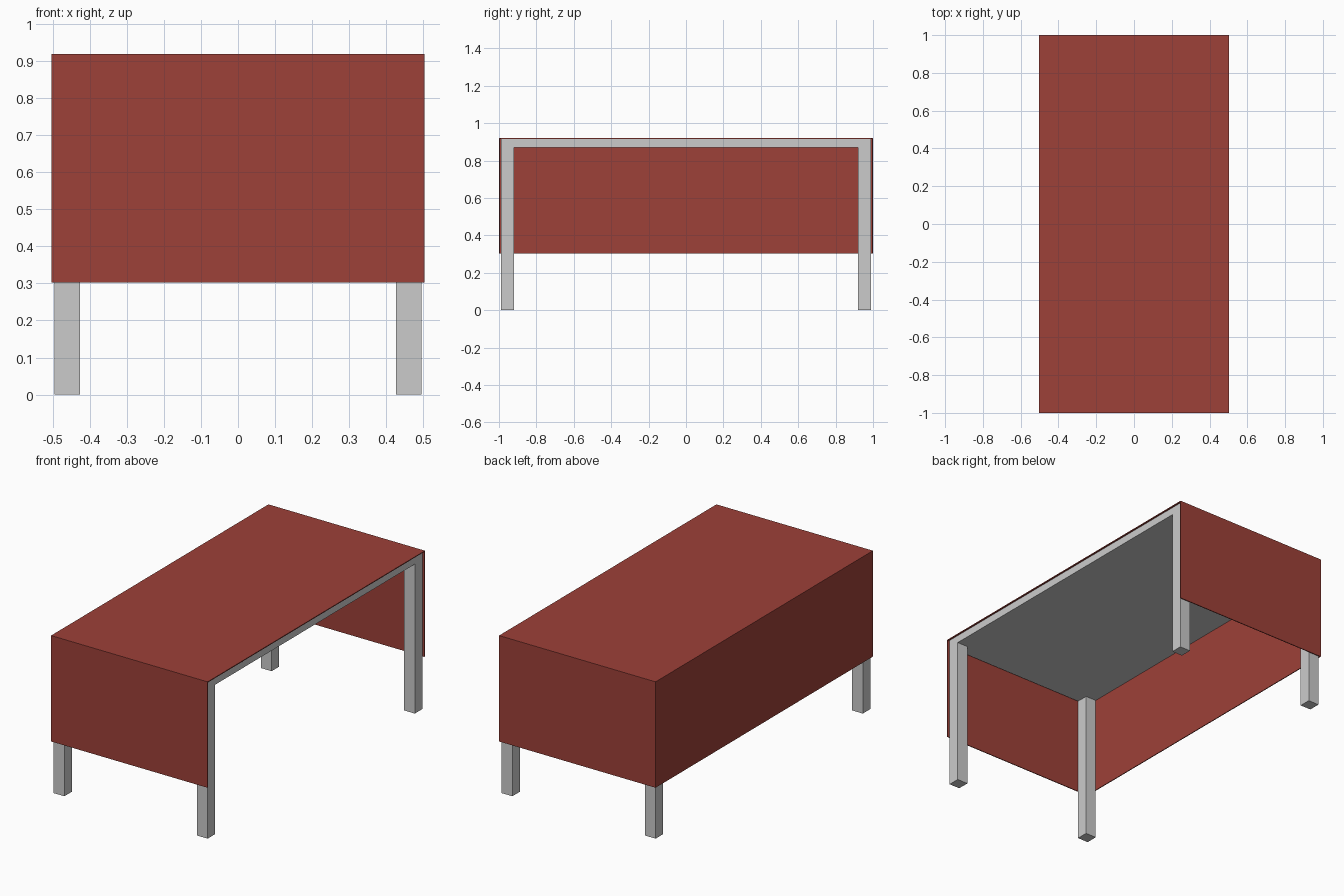
import bpy, bmesh

if "Cube" in bpy.data.objects:
    bpy.data.objects.remove(bpy.data.objects["Cube"])

def box(name, x0, x1, y0, y1, z0, z1):
    bm = bmesh.new()
    bmesh.ops.create_cube(bm, size=1)
    for v in bm.verts:
        v.co = ((x0 + x1) / 2 + v.co.x * (x1 - x0),
                (y0 + y1) / 2 + v.co.y * (y1 - y0),
                (z0 + z1) / 2 + v.co.z * (z1 - z0))
    me = bpy.data.meshes.new(name)
    bm.to_mesh(me)
    bm.free()
    ob = bpy.data.objects.new(name, me)
    bpy.context.collection.objects.link(ob)
    return ob

# table top
X, Y, TOP, UNDER, LEG = 0.496, 0.988, 0.914, 0.87, 0.069
box("table_top", -X, X, -Y, Y, UNDER, TOP)

# four square legs flush with the corners
for sy, end in ((-1, "front"), (1, "back")):
    for sx, side in ((-1, "left"), (1, "right")):
        xs = sorted((sx * X, sx * (X - LEG)))
        ys = sorted((sy * Y, sy * (Y - LEG)))
        box(f"{end}_{side}_leg", *xs, *ys, 0, UNDER)

# table cloth: thin box shell, open below and on the right side
cloth = box("table_cloth", -0.504, 0.504, -1, 1, 0.303, 0.92)
bm = bmesh.new()
bm.from_mesh(cloth.data)
bm.normal_update()
gone = [f for f in bm.faces if f.normal.z < -0.5 or f.normal.x > 0.5]
bmesh.ops.delete(bm, geom=gone, context='FACES')
bm.to_mesh(cloth.data)
bm.free()
shell = cloth.modifiers.new("thickness", 'SOLIDIFY')
shell.thickness = 0.005
shell.offset = -1
shell.use_even_offset = True

red = bpy.data.materials.new("red_cloth")
red.diffuse_color = (0.34, 0.052, 0.04, 1)
red.use_nodes = True
red.node_tree.nodes["Principled BSDF"].inputs["Base Color"].default_value = red.diffuse_color
cloth.data.materials.append(red)
